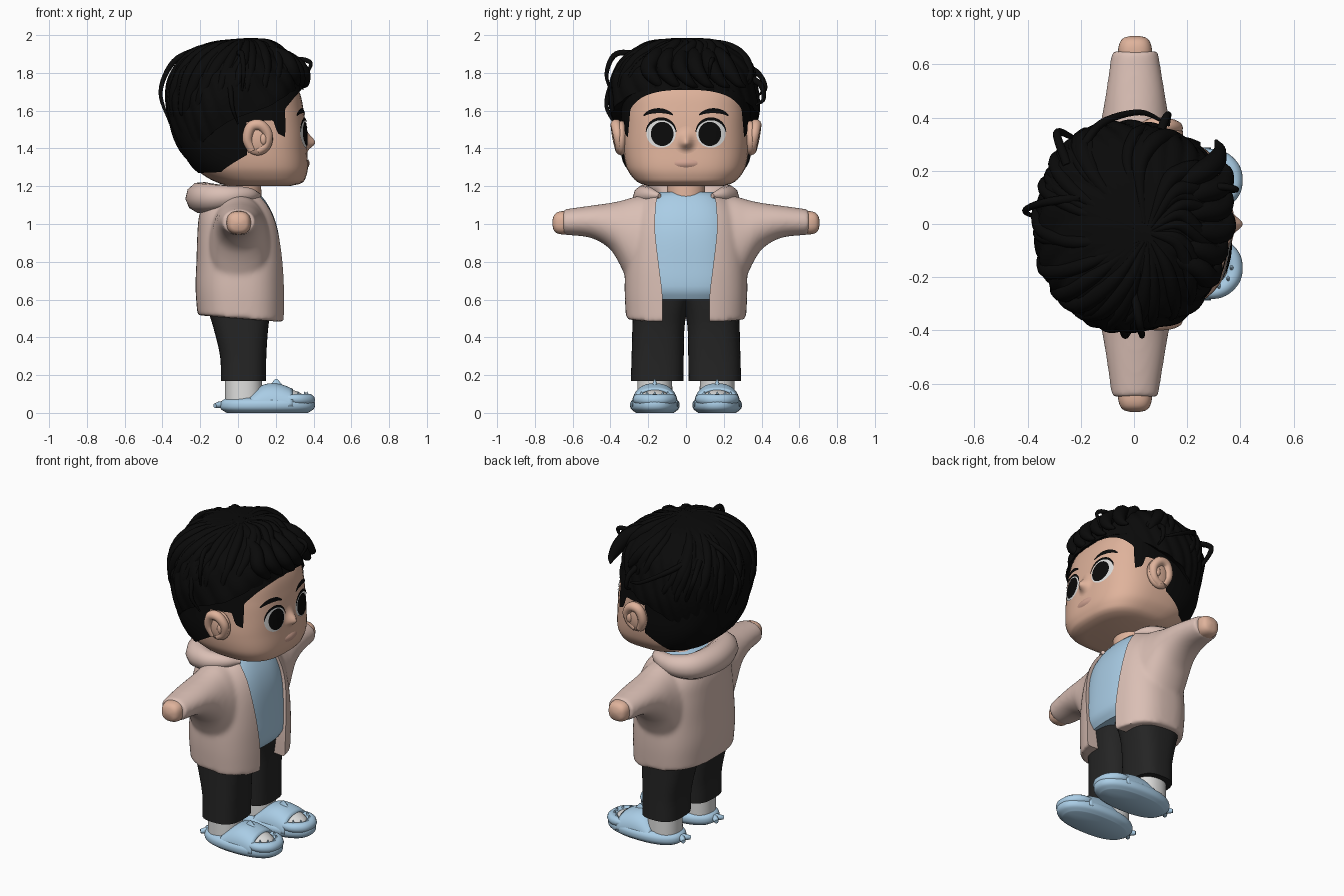
import bpy, bmesh, math, random
from mathutils import Vector
from mathutils.bvhtree import BVHTree

random.seed(4)
TAU = 2 * math.pi
if "Cube" in bpy.data.objects:
    bpy.data.objects.remove(bpy.data.objects["Cube"])


def material(name, *rgb):
    m = bpy.data.materials.new(name)
    m.use_nodes = True
    m.diffuse_color = (*rgb, 1)
    m.node_tree.nodes["Principled BSDF"].inputs["Base Color"].default_value = (*rgb, 1)
    return m


SKIN = material("skin", .74, .45, .33)
LIP = material("lip", .64, .37, .29)
HAIR = material("black hair", .003, .003, .003)
COAT = material("dusty pink", .70, .52, .46)
BLUE = material("pale blue", .40, .61, .79)
PANTS = material("charcoal", .018, .018, .018)
WHITE = material("white", .72, .72, .71)


def sample(table, k, smooth=True):
    """Interpolate the rows of a table by their first column."""
    k = min(max(k, table[0][0]), table[-1][0])
    i = next(j for j in range(len(table) - 1) if k <= table[j + 1][0])
    p, q = table[i], table[i + 1]
    h = q[0] - p[0]
    t = (k - p[0]) / h
    o, r = table[max(i - 1, 0)], table[min(i + 2, len(table) - 1)]
    out = []
    for c in range(1, len(p)):
        if not smooth:
            out.append(p[c] + (q[c] - p[c]) * t)
            continue
        m0 = (q[c] - o[c]) / (q[0] - o[0]) * h
        m1 = (r[c] - p[c]) / (r[0] - p[0]) * h
        out.append((2*t**3 - 3*t*t + 1) * p[c] + (t**3 - 2*t*t + t) * m0
                   + (3*t*t - 2*t**3) * q[c] + (t**3 - t*t) * m1)
    return out


def finish(ob, mat, mirror=False, thick=0):
    ob.data.materials.append(mat)
    bpy.context.view_layer.objects.active = ob
    for o in bpy.context.selected_objects:
        o.select_set(False)
    ob.select_set(True)
    if ob.type == 'CURVE':
        bpy.ops.object.convert(target='MESH')
        ob = bpy.context.object
    bpy.ops.object.shade_smooth_by_angle(angle=math.radians(50))
    if thick:
        ob.modifiers.new("Thickness", 'SOLIDIFY').thickness = thick
    if mirror:
        m = ob.modifiers.new("Mirror", 'MIRROR')
        m.use_axis = (False, True, False)
        m.use_mirror_merge = False
    return ob


def grid(name, rows, mat, closed=True, caps=True, **kw):
    """Skin a list of point rows into a surface."""
    bm = bmesh.new()
    vs = [[bm.verts.new(p) for p in r] for r in rows]
    n = len(rows[0])
    for a, b in zip(vs, vs[1:]):
        for j in range(n if closed else n - 1):
            bm.faces.new((a[j], a[(j+1) % n], b[(j+1) % n], b[j]))
    if closed and caps:
        bm.faces.new(vs[0])
        bm.faces.new(vs[-1])
    bmesh.ops.recalc_face_normals(bm, faces=bm.faces)
    me = bpy.data.meshes.new(name)
    bm.to_mesh(me)
    bm.free()
    ob = bpy.data.objects.new(name, me)
    bpy.context.collection.objects.link(ob)
    return finish(ob, mat, **kw)


def power(c, n):
    return math.copysign(abs(c) ** (2 / n), c)


def section(table, k, a, n, grow=0):
    u0, u1, v0, v1 = sample(table, k)
    return ((u0+u1)/2 + ((u1-u0)/2 + grow) * power(math.cos(a), n),
            (v0+v1)/2 + ((v1-v0)/2 + grow) * power(math.sin(a), n))


def loft(name, table, mat, n=2.5, axis='z', count=24, grow=0, **kw):
    """Rounded sections (u range, v range) stacked along an axis."""
    rows = []
    for i in range(count + 1):
        k = table[0][0] + (table[-1][0] - table[0][0]) * i / count
        ring = [section(table, k, TAU * j / 48, n, grow) for j in range(48)]
        rows.append([(u, v, k) if axis == 'z' else (u, k, v) for u, v in ring])
    return grid(name, rows, mat, **kw)


def ball(name, loc, size, mat, **kw):
    bpy.ops.mesh.primitive_uv_sphere_add(segments=32, ring_count=16, location=loc)
    ob = bpy.context.object
    ob.name, ob.scale = name, size
    bpy.ops.object.transform_apply(location=True, rotation=True, scale=True)
    return finish(ob, mat, **kw)


def tube(name, pts, mat, **kw):
    """Smooth tube through (x, y, z, radius) points."""
    keyed = [(i, *p) for i, p in enumerate(pts)]
    cu = bpy.data.curves.new(name, 'CURVE')
    cu.dimensions, cu.bevel_depth, cu.bevel_resolution = '3D', 1, 3
    cu.use_fill_caps = True
    steps = 6 * (len(pts) - 1)
    sp = cu.splines.new('POLY')
    sp.points.add(steps)
    for i, p in enumerate(sp.points):
        x, y, z, p.radius = sample(keyed, i / 6)
        p.co = (x, y, z, 1)
    ob = bpy.data.objects.new(name, cu)
    bpy.context.collection.objects.link(ob)
    return finish(ob, mat, **kw)


# Head, neck, ears
HEAD = [(1.2, -.05, .27, -.19, .19), (1.215, -.1, .335, -.245, .245), (1.25, -.17, .36, -.285, .285),
        (1.3, -.23, .37, -.315, .315), (1.4, -.29, .365, -.333, .333), (1.5, -.32, .36, -.333, .333),
        (1.6, -.33, .348, -.33, .33), (1.7, -.33, .325, -.32, .32), (1.8, -.28, .27, -.27, .27),
        (1.88, -.15, .15, -.15, .15)]
head = loft("head", HEAD, SKIN, 2.8, count=60)
loft("neck", [(1.08, -.06, .13, -.1, .1), (1.23, -.05, .12, -.1, .1)], SKIN, 2, count=4)
ball("ears", (.105, .342, 1.455), (.08, .036, .092), SKIN, mirror=True)
tube("ear_rims", [(.075, .35, 1.39, .024), (.05, .362, 1.45, .027), (.07, .37, 1.515, .029), (.12, .37, 1.522, .029),
                  (.158, .362, 1.475, .026), (.145, .352, 1.415, .024), (.105, .348, 1.388, .025)], SKIN, mirror=True)
ball("ear_folds", (.135, .372, 1.45), (.018, .014, .03), SKIN, mirror=True)

# Face parts wrapped onto the head
tree = BVHTree.FromPolygons([v.co for v in head.data.vertices], [p.vertices for p in head.data.polygons])


def plate(name, fn, mat, lift, mirror=True, nu=32, nv=6):
    rows = []
    for i in range(nv + 1):
        row = []
        for j in range(nu + 1):
            y, z = fn(j / nu, i / nv)
            hit = tree.ray_cast(Vector((1, y, z)), Vector((-1, 0, 0)))[0]
            row.append((hit.x + (lift(y, z) if callable(lift) else lift), y, z))
        rows.append(row)
    grid(name, rows, mat, closed=False, mirror=mirror)


def disc(cy, cz, ry, rz):
    return lambda u, v: (cy + ry * (.01 + .99*v) * math.cos(TAU*u), cz + rz * (.01 + .99*v) * math.sin(TAU*u))


def arc(cy, cz, ry, rz, a0, a1, width):
    def fn(u, v):
        a = math.radians(a0 + (a1 - a0) * u)
        w = 1 + width * (v - .5) * (.25 + math.sin(math.pi * u))
        return cy + ry * w * math.cos(a), cz + rz * w * math.sin(a)
    return fn


def nose_lift(y, z):
    spread = .045 if z > 1.43 else .03
    return .046 * math.exp(-(y / .034) ** 2 - ((z - 1.43) / spread) ** 2) - .001


plate("nose", disc(0, 1.445, .08, .11), SKIN, nose_lift, mirror=False, nv=20)
plate("eye_whites", disc(.132, 1.48, .078, .076), WHITE, .004)
plate("pupils", disc(.126, 1.477, .06, .064), HAIR, .008)
plate("upper_lashes", arc(.132, 1.48, .08, .077, 5, 175, .16), HAIR, .009)
plate("eyebrows", arc(.145, 1.53, .1, .07, 38, 138, .3), HAIR, .006)
plate("lips", disc(0, 1.322, .062, .022), LIP, lambda y, z: .009 - .008 * ((y / .062) ** 2 + ((z - 1.322) / .022) ** 2),
      mirror=False)

# Close-cropped hair that follows the hairline
LINE = [(-.35, 1.27), (-.2, 1.275), (.01, 1.37), (.025, 1.54), (.17, 1.55), (.185, 1.48),
        (.225, 1.46), (.24, 1.61), (.3, 1.67), (.35, 1.71)]
rows = []
for i in range(17):
    row = []
    for j in range(200):
        a = TAU * j / 200
        low = sample(LINE, .35 * power(math.cos(a), 2.8), False)[0]
        z = low + (1.78 - low) * i / 16
        row.append((*section(HEAD, z, a, 2.8, .013), z))
    rows.append(row)
grid("cropped_hair", rows, HAIR, caps=False)

# Swept hair volume with ridged locks and an off-centre whorl
CROWN = [(1.27, .52), (1.35, .74), (1.42, .86), (1.55, .97), (1.67, 1), (1.8, .94), (1.88, .8),
         (1.94, .58), (1.97, .38), (1.985, .02)]
RIM = [(0, 1.715), (35, 1.7), (65, 1.62), (90, 1.56), (115, 1.46), (145, 1.33), (180, 1.28)]


def volume(a, t, grow=0.0):
    side = abs((math.degrees(a) + 180) % 360 - 180)
    low = sample(RIM, side)[0]
    z = low + (1.985 - low) * math.sin(t * math.pi / 2)
    r = sample(CROWN, z)[0]
    r *= 1 + .03 * abs(math.sin(13 * a + 9 * t + math.sin(3 * a))) + .015 * math.sin(5 * a - 9 * t)
    r *= 1 + grow
    x = (.35 if math.cos(a) > 0 else .355) * r * power(math.cos(a), 2.2) - .01 + .08 * t ** 6
    y = (.378 if math.sin(a) > 0 else .4) * r * power(math.sin(a), 2.2) + .03 * t * t - .1 * t ** 8
    return x, y, z + grow * .2


rows = [[volume(TAU * j / 192, i / 32) for j in range(192)] for i in range(33)]
rows.insert(0, [(x * .84, y * .84, z + .02) for x, y, z in rows[0]])
grid("hair_volume", rows, HAIR)
for i in range(34):
    a = TAU * i / 34 + random.uniform(-.1, .1)
    turn, end, size = random.uniform(.4, 1.1), random.uniform(.04, .25), random.uniform(.7, 1.1)
    tube(f"hair_lock_{i + 1}", [(*volume(a + turn * t, t, -.04), r * size) for t, r in
                                ((end, .006), (.3, .026), (.5, .034), (.72, .028), (.93, .01))], HAIR)
for i in range(6):
    y = -.2 + .085 * i
    front = .345 - .9 * (y - .04) ** 2 + random.uniform(-.01, .01)
    tube(f"fringe_lock_{i + 1}", [(.08, y * .5, 1.93, .02), (.23, y * .8, 1.89, .04), (front - .02, y, 1.82, .042),
                                  (front + .005, y + .05, 1.75, .025), (front - .01, y + .09, 1.725, .006)], HAIR)

# Loose strands
STRANDS = [[(-.2, .1, 1.93), (-.34, .08, 1.86), (-.41, .05, 1.7), (-.36, .02, 1.53)],
           [(.24, .12, 1.84), (.32, .14, 1.87), (.385, .13, 1.85), (.35, .12, 1.77)],
           [(0, -.24, 1.9), (.02, -.37, 1.9), (.03, -.42, 1.8), (.02, -.4, 1.7)],
           [(.1, .35, 1.77), (.12, .4, 1.73), (.13, .41, 1.66), (.13, .37, 1.63)],
           [(-.2, .28, 1.85), (-.12, .38, 1.8), (.02, .42, 1.72), (.12, .38, 1.68)],
           [(-.25, .22, 1.85), (-.29, .34, 1.78), (-.24, .33, 1.66), (-.2, .3, 1.6)],
           [(-.05, -.34, 1.8), (-.04, -.4, 1.72), (-.03, -.42, 1.62), (0, -.38, 1.53)]]
for i, pts in enumerate(STRANDS):
    tube(f"loose_strand_{i + 1}", [(*p, r) for p, r in zip(pts, (.018, .015, .011, .005))], HAIR)

# Shirt, and a jacket blended from body and sleeves, then cut open at the front
TORSO = [(.5, -.215, .25, -.318, .318), (.65, -.225, .252, -.325, .325), (.8, -.22, .248, -.32, .32),
         (.95, -.215, .232, -.302, .302), (1.05, -.205, .203, -.28, .28), (1.13, -.17, .158, -.23, .23),
         (1.17, -.12, .12, -.17, .17)]
loft("shirt", [(.6, -.2, .225, -.29, .29)] + TORSO[1:], BLUE, grow=-.018)
SLEEVE = [(.2, -.16, .175, .6, 1.155), (.27, -.15, .165, .64, 1.145), (.31, -.142, .155, .7, 1.133),
          (.35, -.134, .145, .785, 1.122), (.4, -.122, .132, .865, 1.112), (.5, -.105, .115, .925, 1.098),
          (.65, -.084, .091, .943, 1.077)]
body = loft("jacket", TORSO, COAT, 2.6)
for v in body.data.vertices:
    v.co.z -= .08 * v.co.x * max(0, 1 - (v.co.z - .5) / .5)
sleeves = [loft("sleeve", SLEEVE, COAT, 2.05, axis='y'),
           loft("sleeve", [(-k, a, b, c, d) for k, a, b, c, d in reversed(SLEEVE)], COAT, 2.05, axis='y')]
GAP = [(.4, .125), (.62, .125), (.75, .14), (.95, .163), (1.05, .163), (1.13, .155), (1.22, .125)]
cutter = grid("jacket_cutter", [[(x, s * sample(GAP, .4 + .82 * i / 24)[0], .4 + .82 * i / 24)
                                 for x, s in ((.03, -1), (.4, -1), (.4, 1), (.03, 1))] for i in range(25)], COAT)
cutter.hide_render = True
for ob in sleeves + [body]:
    ob.select_set(True)
cutter.select_set(False)
bpy.context.view_layer.objects.active = body
bpy.ops.object.join()
remesh = body.modifiers.new("Blend", 'REMESH')
remesh.mode, remesh.voxel_size = 'VOXEL', .011
soften = body.modifiers.new("Soften", 'SMOOTH')
soften.factor, soften.iterations = .5, 14
cut = body.modifiers.new("Opening", 'BOOLEAN')
cut.operation, cut.object = 'DIFFERENCE', cutter
bpy.ops.object.convert(target='MESH')
bpy.ops.object.shade_smooth_by_angle(angle=math.radians(40))
bpy.data.objects.remove(cutter)
hood = [(.115, .14, 1.15, .012), (.05, .195, 1.155, .04), (-.06, .22, 1.145, .062), (-.16, .16, 1.14, .078)]
tube("hood", hood + [(-.195, 0, 1.14, .084)] + [(x, -y, z, r) for x, y, z, r in reversed(hood)], COAT)
loft("hands", [(.56, -.055, .065, .95, 1.065), (.65, -.06, .068, .945, 1.068), (.685, -.052, .06, .952, 1.06),
               (.702, -.035, .043, .97, 1.04), (.708, -.01, .018, 1, 1.015)], SKIN, axis='y', mirror=True)

# Trousers
loft("trouser_legs", [(.17, -.09, .148, .014, .292), (.3, -.095, .15, .012, .288), (.45, -.13, .16, .008, .284),
                      (.55, -.16, .175, -.01, .282), (.64, -.17, .185, -.05, .28)], PANTS, 2.8, mirror=True)

# Socks and slides
loft("socks", [(.04, -.07, .13, .07, .26), (.22, -.07, .125, .075, .255)], WHITE, 2.2, count=4, mirror=True)
ball("sock_toes", (.2, .165, .07), (.16, .095, .062), WHITE, mirror=True)
loft("slide_soles", [(0, -.06, .37, .065, .265), (.02, -.09, .4, .04, .29), (.045, -.095, .408, .034, .296),
                     (.065, -.085, .4, .042, .288), (.078, -.06, .38, .06, .27)], BLUE, 2.3, mirror=True)
ARCH = [(.06, .06), (.12, .108), (.18, .122), (.24, .113), (.29, .092)]
rows = []
for i in range(13):
    x = .06 + .23 * i / 12
    h = sample(ARCH, x)[0]
    rows.append([(x, .165 + .122 * power(math.cos(math.pi * j / 24), 2.3), .035 + h * power(math.sin(math.pi * j / 24), 2.3))
                 for j in range(25)])
grid("slide_straps", rows, BLUE, closed=False, mirror=True, thick=.014)
tube("slide_toe_rims", [(.22, .075, .075, .018), (.31, .077, .073, .028), (.362, .115, .07, .032), (.377, .165, .068, .032),
                        (.362, .215, .07, .032), (.31, .253, .073, .028), (.22, .255, .075, .018)], BLUE, mirror=True)
loft("slide_fins", [(.14, .165, .245, .145, .185), (.16, .18, .225, .155, .175), (.18, .198, .208, .162, .168)],
     BLUE, 2, count=6, mirror=True)
for side in (-1, 1):
    tube("slide_tail_" + ("inner" if side < 0 else "outer"),
         [(-.07, .165, .045, .02), (-.1, .165 + .015 * side, .042, .018), (-.122, .165 + .035 * side, .038, .012)],
         BLUE, mirror=True)
for i in range(5):
    a = math.radians(-64 + 32 * i)
    x, y = .285 + .085 * math.cos(a), .165 + .078 * math.sin(a)
    loft(f"slide_teeth_{i + 1}", [(.08, x - .012, x + .012, y - .018, y + .018),
                                  (.112, x - .006, x - .002, y - .002, y + .002)], BLUE, 2, count=2, mirror=True)
